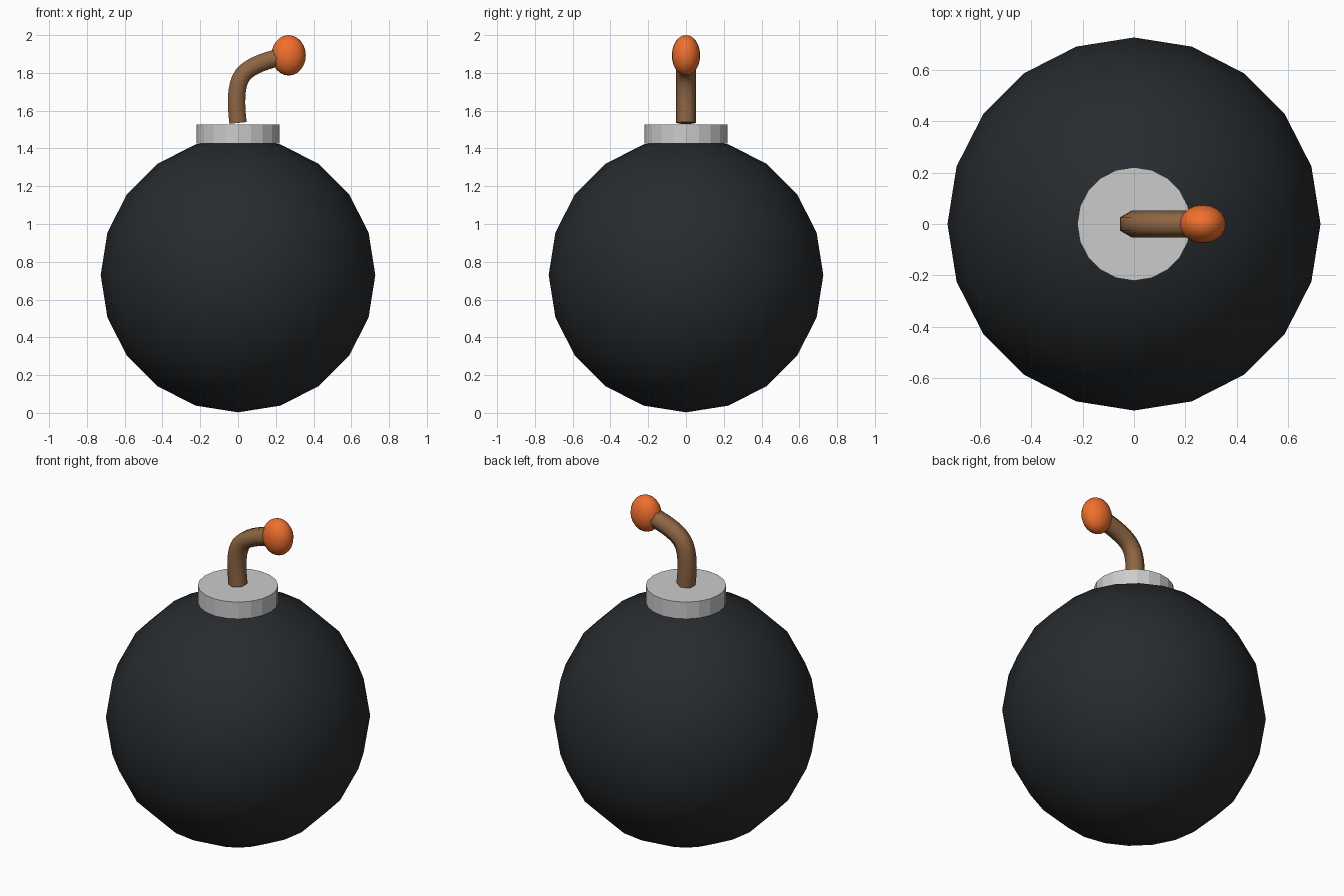
import bpy, bmesh
from math import cos, sin, pi
from mathutils import Vector
from mathutils.geometry import interpolate_bezier

if "Cube" in bpy.data.objects:
    bpy.data.objects.remove(bpy.data.objects["Cube"])


def material(name, rgb):
    m = bpy.data.materials.new(name)
    m.diffuse_color = (*rgb, 1)
    m.use_nodes = True
    m.node_tree.nodes["Principled BSDF"].inputs["Base Color"].default_value = m.diffuse_color
    return m


def ball(name, centre, scale, segments, rings, mat):
    bpy.ops.mesh.primitive_uv_sphere_add(segments=segments, ring_count=rings, radius=1, location=centre)
    ob = bpy.context.object
    ob.name = name
    ob.scale = scale
    bpy.ops.object.transform_apply(location=False, rotation=False, scale=True)
    bpy.ops.object.shade_smooth()
    ob.data.materials.append(mat)
    return ob


black = material("black_iron", (0.02, 0.024, 0.028))
brown = material("brown_cord", (0.27, 0.13, 0.055))
orange = material("orange_spark", (0.87, 0.16, 0.027))

# Low-poly round body
ball("body", (0, 0, 0.73), (0.727, 0.727, 0.727), 20, 10, black)

# Flat-sided collar on top
bpy.ops.mesh.primitive_cylinder_add(vertices=20, radius=0.221, depth=0.102, location=(0, 0, 1.476))
bpy.context.object.name = "collar"

# Six-sided fuse swept along a bent path in the XZ plane
knots = [  # left handle, point, right handle (x, z)
    ((0, 1.53), (0, 1.535), (-0.01, 1.62)),
    ((-0.018, 1.735), (0.026, 1.791), (0.066, 1.842)),
    ((0.17, 1.872), (0.24, 1.886), (0.3, 1.9)),
]
path = []
for a, b in zip(knots, knots[1:]):
    pts = [Vector((p[0], 0, p[1])) for p in (a[1], a[2], b[0], b[1])]
    path += interpolate_bezier(*pts, 9)[1 if path else 0:]

bm = bmesh.new()
side = Vector((0, 1, 0))
loops = []
for i, p in enumerate(path):
    tangent = (path[min(i + 1, len(path) - 1)] - path[max(i - 1, 0)]).normalized()
    normal = side.cross(tangent)
    loops.append([bm.verts.new(p + 0.053 * (side * cos(k * pi / 3) + normal * sin(k * pi / 3)))
                  for k in range(6)])
for a, b in zip(loops, loops[1:]):
    for k in range(6):
        bm.faces.new((a[k], a[(k + 1) % 6], b[(k + 1) % 6], b[k])).smooth = True
bm.faces.new(loops[0][::-1])
bm.faces.new(loops[-1])
bmesh.ops.recalc_face_normals(bm, faces=bm.faces)
mesh = bpy.data.meshes.new("fuse")
bm.to_mesh(mesh)
bm.free()
mesh.materials.append(brown)
bpy.context.collection.objects.link(bpy.data.objects.new("fuse", mesh))

# Spark at the fuse tip
ball("spark", (0.268, 0, 1.893), (0.091, 0.075, 0.107), 20, 12, orange)
